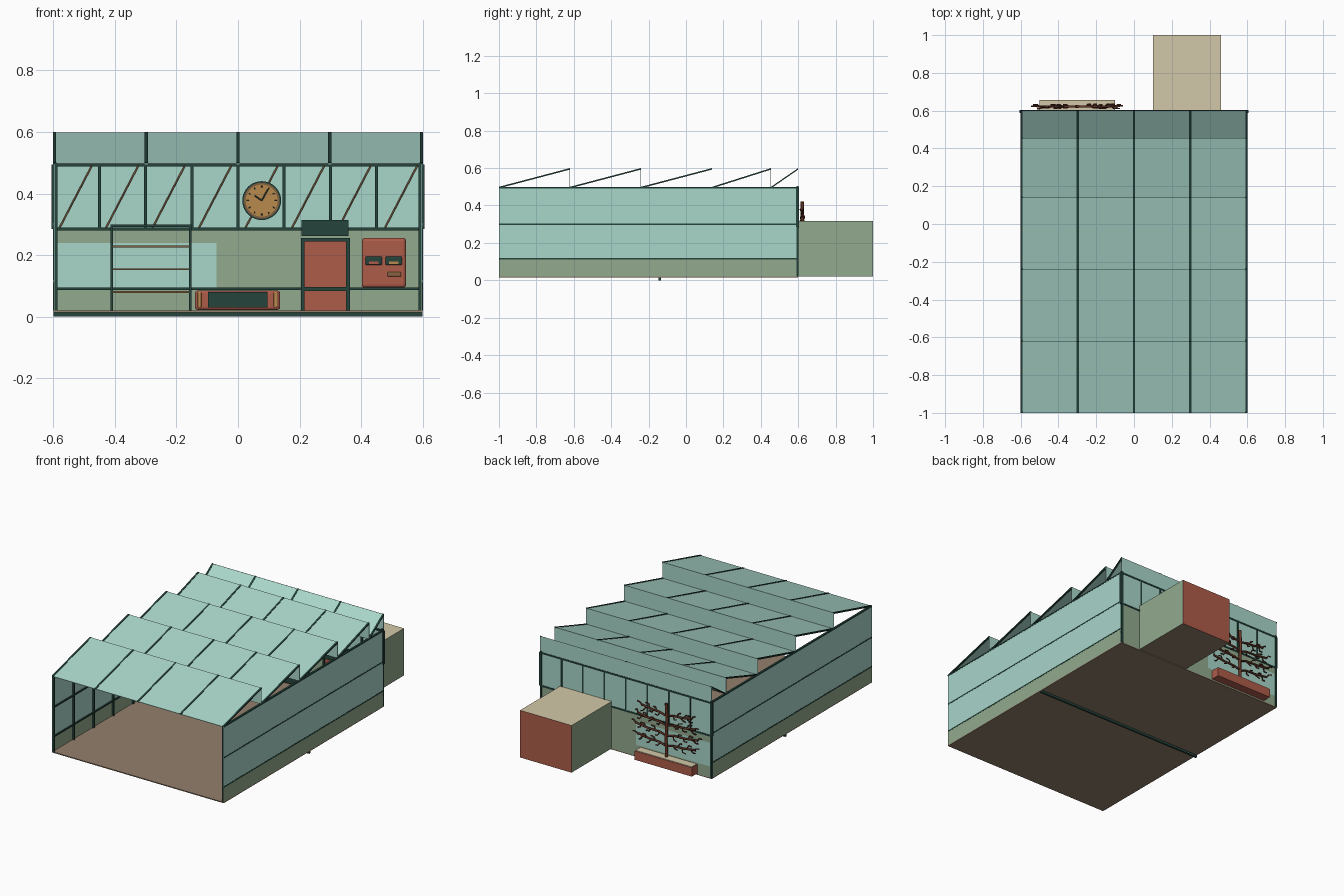
import bpy, bmesh, math, random
from mathutils import Vector

random.seed(4)
cube = bpy.data.objects.get("Cube")
if cube:
    bpy.data.objects.remove(cube, do_unlink=True)


def material(name, rgb):
    lin = [(c / 255 / 12.92) if c < 11 else ((c / 255 + 0.055) / 1.055) ** 2.4 for c in rgb]
    m = bpy.data.materials.new(name)
    m.use_nodes = True
    m.diffuse_color = (*lin, 1)
    m.node_tree.nodes["Principled BSDF"].inputs["Base Color"].default_value = (*lin, 1)
    return m


GLASS = material("pale glass green", (169, 214, 202))
GREEN = material("sage green", (146, 170, 141))
FRAME = material("dark frame green", (38, 68, 60))
FLOOR = material("floor brown", (147, 127, 108))
RED = material("brick red", (174, 92, 74))
TAN = material("pale tan", (210, 200, 168))
WOOD = material("wood brown", (132, 96, 62))
BRASS = material("brass", (186, 138, 78))
BARK = material("bark brown", (104, 54, 38))


def mesh_object(name, bm, mat):
    bmesh.ops.recalc_face_normals(bm, faces=bm.faces)
    me = bpy.data.meshes.new(name)
    bm.to_mesh(me)
    bm.free()
    ob = bpy.data.objects.new(name, me)
    bpy.context.collection.objects.link(ob)
    me.materials.append(mat)
    return ob


def box(name, x, y, z, mat, bevel=0):
    """Box between pairs of limits on each axis."""
    bm = bmesh.new()
    bmesh.ops.create_cube(bm, size=1)
    for v in bm.verts:
        v.co = [lim[0] if c < 0 else lim[1] for c, lim in zip(v.co, (x, y, z))]
    if bevel:
        bmesh.ops.bevel(bm, geom=bm.edges[:], offset=bevel, segments=3, affect='EDGES', profile=0.5)
    return mesh_object(name, bm, mat)


def slope(name, x, low, high, thick, mat):
    """Slanted slab along x whose top runs from low (y, z) to high (y, z)."""
    bm = bmesh.new()
    pts = [low, high, (high[0], high[1] - thick), (low[0], low[1] - thick)]
    face = bm.faces.new([bm.verts.new((x[0], *p)) for p in pts])
    ext = bmesh.ops.extrude_face_region(bm, geom=[face])
    moved = [g for g in ext["geom"] if isinstance(g, bmesh.types.BMVert)]
    bmesh.ops.translate(bm, verts=moved, vec=(x[1] - x[0], 0, 0))
    return mesh_object(name, bm, mat)


def tube(name, paths, radius, mat, sides=1):
    """Round bars along several point lists."""
    cu = bpy.data.curves.new(name, 'CURVE')
    cu.dimensions = '3D'
    cu.bevel_depth, cu.bevel_resolution, cu.use_fill_caps = radius, sides, True
    for path in paths:
        sp = cu.splines.new('POLY')
        sp.points.add(len(path) - 1)
        for p, co in zip(sp.points, path):
            p.co = (*co, 1)
    ob = bpy.data.objects.new(name, cu)
    bpy.context.collection.objects.link(ob)
    cu.materials.append(mat)
    return ob


def disc(name, x, y, z, radius, depth, mat):
    bpy.ops.mesh.primitive_cylinder_add(vertices=40, radius=radius, depth=depth,
                                        location=(x, y, z), rotation=(math.pi / 2, 0, 0))
    ob = bpy.context.object
    ob.name = name
    ob.data.materials.append(mat)
    bpy.ops.object.shade_smooth_by_angle()


def mid(c, w):
    return (c - w / 2, c + w / 2)


W, FRONT, BACK, BASE, EAVE, RIDGE = 0.6, -1.0, 0.6, 0.02, 0.495, 0.6

# Floor and the beam beneath it
box("floor", (-W, W), (FRONT, BACK), (0.014, BASE), FLOOR)
box("floor_beam", (-W, W), mid(-0.14, 0.012), (0, 0.016), FRAME)

# Side walls
for side, s in (("left", 1), ("right", -1)):
    skin = sorted((s * W, s * (W - 0.004)))
    rail = sorted((s * (W + 0.001), s * (W - 0.012)))
    inner = sorted((s * (W - 0.004), s * (W - 0.014)))
    box(side + "_wall_base", skin, (FRONT, BACK), (BASE, 0.115), GREEN)
    box(side + "_wall_glass", skin, (FRONT, BACK), (0.115, EAVE), GLASS)
    for z in (0.115, 0.3, EAVE):
        box(side + "_wall_rail", rail, (FRONT, BACK), mid(z, 0.008), FRAME)
    for i in range(9):
        box(side + "_wall_post", inner, mid(FRONT + 0.006 + i * 0.198, 0.01), (BASE, EAVE), FRAME)
    box(side + "_back_post", rail, (BACK - 0.01, BACK + 0.002), (BASE, EAVE + 0.01), FRAME)

# Back wall, with a wide low window on one side
wall_y = (BACK - 0.004, BACK)
box("back_wall_base", (-W, W), wall_y, (BASE, 0.09), GREEN)
box("back_wall_low_window", (-W, -0.07), wall_y, (0.09, 0.24), GLASS)
box("back_wall_band", (-W, -0.07), wall_y, (0.24, 0.285), GREEN)
box("back_wall_panel", (-0.07, W), wall_y, (0.09, 0.285), GREEN)
box("back_wall_upper_glass", (-W, W), wall_y, (0.285, EAVE), GLASS)
for z, w in ((0.09, 0.008), (0.285, 0.01), (0.493, 0.01)):
    box("back_wall_rail", (-W, W), (BACK - 0.012, BACK + (0.003 if z > 0.1 else -0.002)), mid(z, w), FRAME)
for i in range(9):
    box("back_wall_mullion", mid(-W + i * 0.15, 0.01), (BACK - 0.012, BACK + 0.003), (0.285, EAVE), FRAME)
tube("window_stays", [[(x, 0.583, 0.288), (x + 0.105, 0.583, 0.49)]
                      for x in (-0.58 + 0.151 * i for i in range(8))], 0.003, WOOD)

# Sawtooth roof: sloped panes, upright panes and glazing bars
starts = [-1.0, -0.62, -0.24, 0.14, 0.455, BACK]
for y0, y1 in zip(starts, starts[1:]):
    slope("roof_pane", (-W, W), (y0, 0.497), (y1, RIDGE - 0.002), 0.003, GLASS)
    box("roof_upright_pane", (-W, W), (y1 - 0.002, y1), (EAVE, RIDGE - 0.003), GLASS)
    for i in range(5):
        x = -W + 0.004 + i * (W - 0.004) / 2
        slope("roof_bar", mid(x, 0.011), (y0, 0.5), (y1, RIDGE), 0.008, FRAME)

# Rear annex
annex_x, annex_y = (0.1, 0.46), (BACK, 1.0)
annex = box("rear_annex", annex_x, annex_y, (BASE, 0.318), GREEN)
for m in (TAN, RED, FLOOR):
    annex.data.materials.append(m)
for p in annex.data.polygons:
    if abs(p.normal.z) > 0.5:
        p.material_index = 1 if p.normal.z > 0 else 3
    elif p.normal.y > 0.5:
        p.material_index = 2

# Door with dark frame and a hood above
box("door", (0.215, 0.352), (0.56, 0.594), (BASE, 0.245), RED)
for x in (0.21, 0.357):
    box("door_jamb", mid(x, 0.012), (0.55, 0.594), (BASE, 0.25), FRAME)
for z in (0.09, 0.25):
    box("door_crossbar", (0.204, 0.363), (0.552, 0.594), mid(z, 0.012), FRAME)
box("door_hood", (0.207, 0.359), (0.5, 0.594), (0.262, 0.314), FRAME)

# Wall cabinet with small dials
box("wall_cabinet", (0.402, 0.546), (0.53, 0.594), (0.094, 0.256), RED, 0.01)
for x in (0.441, 0.506):
    box("cabinet_dial", mid(x, 0.054), (0.524, 0.535), (0.168, 0.196), FRAME, 0.004)
    box("dial_slot", mid(x, 0.03), (0.521, 0.526), (0.17, 0.18), RED if x < 0.5 else BRASS)
box("cabinet_spout", (0.485, 0.53), (0.524, 0.535), (0.13, 0.145), WOOD, 0.004)

# Low heater
box("heater", (-0.14, 0.137), (0.52, 0.59), (0.022, 0.085), RED, 0.01)
box("heater_grille", (-0.098, 0.096), (0.515, 0.53), (0.03, 0.08), FRAME)
for x in (-0.125, 0.122):
    box("heater_trim", mid(x, 0.012), (0.516, 0.53), (0.03, 0.08), BRASS, 0.003)

# Open shelving
for x in (-0.41, -0.155):
    for y in (0.4, 0.55):
        box("shelf_post", mid(x, 0.008), mid(y, 0.008), (BASE, 0.298), FRAME)
    box("shelf_top_side", mid(x, 0.008), (0.4, 0.55), (0.292, 0.3), FRAME)
for y in (0.4, 0.55):
    box("shelf_top_rail", (-0.414, -0.151), mid(y, 0.008), (0.292, 0.3), FRAME)
for z in (0.08, 0.154, 0.228):
    box("shelf_board", (-0.406, -0.159), (0.4, 0.55), mid(z, 0.006), WOOD)

# Wall clock
cx, cz = 0.077, 0.377
disc("clock_rim", cx, 0.575, cz, 0.063, 0.024, FRAME)
disc("clock_bezel", cx, 0.569, cz, 0.058, 0.02, WOOD)
disc("clock_face", cx, 0.565, cz, 0.052, 0.02, BRASS)


def on_clock(r, a):
    return (cx + r * math.sin(a), 0.554, cz + r * math.cos(a))


tube("clock_ticks", [[on_clock(0.042, a), on_clock(0.049, a)]
                     for a in (i * math.pi / 6 for i in range(12))], 0.0018, FRAME)
tube("clock_hands", [[on_clock(0, 0), on_clock(0.028, -0.95)],
                     [on_clock(0, 0), on_clock(0.043, 0.5)]], 0.0025, FRAME)

# Planter against the back wall
box("planter", (-0.5, -0.1), (BACK + 0.001, 0.656), (0.024, 0.08), RED)
box("planter_soil", (-0.497, -0.103), (BACK + 0.003, 0.653), (0.078, 0.084), TAN)

# Trained tree: trunk, tiers of side branches and bent twigs
tx, ty = -0.3, 0.622
tube("tree_trunk", [[(tx, ty, 0.08), (tx + 0.004, ty, 0.2), (tx - 0.003, ty, 0.32), (tx + 0.003, ty, 0.42)]],
     0.009, BARK, 2)
branches, twigs = [], []
for z, reach in ((0.15, 0.2), (0.215, 0.215), (0.28, 0.2), (0.34, 0.17)):
    for s in (-1, 1):
        branches.append([(tx, ty, z), (tx + s * 0.05, ty, z + 0.014),
                         (tx + s * reach * 0.6, ty, z + 0.016), (tx + s * reach, ty, z + 0.028)])
        for k in range(6):
            d = 0.045 + k * (reach - 0.045) / 5
            up = 1 if k % 2 else -1
            start = Vector((tx + s * d, ty, z + 0.012 + 0.06 * (d - 0.03)))
            bend = start + Vector((s * 0.012, random.uniform(-0.012, 0.012), up * 0.02))
            tip = bend + Vector((s * random.uniform(0.012, 0.024), 0, up * random.uniform(-0.004, 0.008)))
            twigs.append([start, bend, tip])
tube("tree_branches", branches, 0.006, BARK)
tube("tree_twigs", twigs, 0.004, BARK)
